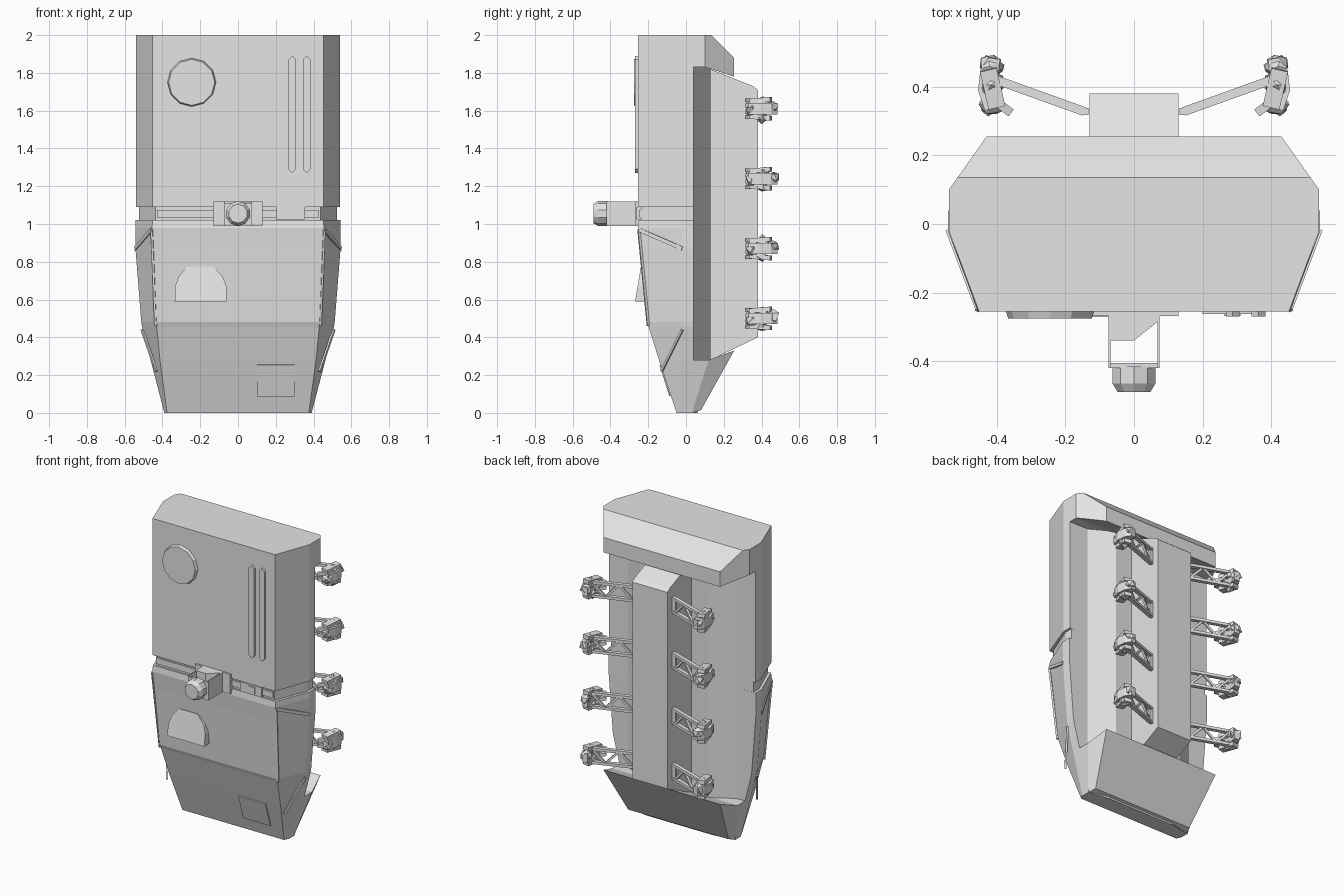
import bpy, bmesh, math, random
from mathutils import Vector, Matrix

if "Cube" in bpy.data.objects:
    bpy.data.objects.remove(bpy.data.objects["Cube"])

random.seed(4)
grey = bpy.data.materials.new("light_grey")
grey.diffuse_color = (0.78, 0.78, 0.78, 1)
grey.use_nodes = True
grey.node_tree.nodes["Principled BSDF"].inputs["Base Color"].default_value = grey.diffuse_color


def finish(name, bm, mirror=False):
    bmesh.ops.recalc_face_normals(bm, faces=bm.faces)
    me = bpy.data.meshes.new(name)
    bm.to_mesh(me)
    bm.free()
    me.materials.append(grey)
    ob = bpy.data.objects.new(name, me)
    bpy.context.collection.objects.link(ob)
    if mirror:
        ob.modifiers.new("mirror", 'MIRROR')
    return ob


def loft(name, rings):
    """Skin half outlines (front to back, +x side) mirrored into closed rings."""
    bm = bmesh.new()
    loops = []
    for r in rings:
        right = [bm.verts.new(p) for p in r]
        left = [bm.verts.new((-x, y, z)) for x, y, z in r]
        loops.append(right + left[::-1])
    n = len(loops[0])
    for a, b in zip(loops, loops[1:]):
        for i in range(n):
            j = (i + 1) % n
            bm.faces.new((a[i], a[j], b[j], b[i]))
    for l in (loops[0], loops[-1]):
        for i in range(n // 2 - 1):
            bm.faces.new((l[i], l[i + 1], l[n - 2 - i], l[n - 1 - i]))
    return finish(name, bm)


def prism(bm, pts, offset):
    """Extrude a planar polygon by an offset vector."""
    o = Vector(offset)
    a = [bm.verts.new(p) for p in pts]
    b = [bm.verts.new(Vector(p) + o) for p in pts]
    bm.faces.new(a)
    bm.faces.new(b[::-1])
    for i in range(len(a)):
        j = (i + 1) % len(a)
        bm.faces.new((a[i], a[j], b[j], b[i]))


def box(name, x0, x1, y0, y1, z0, z1):
    bm = bmesh.new()
    prism(bm, [(x0, y0, z0), (x1, y0, z0), (x1, y1, z0), (x0, y1, z0)], (0, 0, z1 - z0))
    return finish(name, bm)


def beam(bm, a, b, w, h):
    """Rectangular bar between two points."""
    a, b = Vector(a), Vector(b)
    d = (b - a).normalized()
    s = d.cross(Vector((0, 0, 1)))
    s = s.normalized() if s.length > 0.01 else Vector((1, 0, 0))
    u = s.cross(d)
    prism(bm, [a + s * w * i + u * h * j for i, j in ((-.5, -.5), (.5, -.5), (.5, .5), (-.5, .5))], b - a)


def section(z, xf, yf, xs, back=0.13):
    xi = min(0.40, xs - 0.03)
    return [(xf, yf, z), (xs, -0.02, z), (xs, 0.04, z),
            (xi, 0.042, z), (0.25, back, z)]


# main shell
loft("lower_shell", [section(0, .375, -.05, .39, .06), section(.28, .413, -.143, .463),
                     section(.455, .43, -.198, .508), section(.48, .433, -.208, .512),
                     section(.87, .447, -.243, .543), section(.98, .455, -.255, .543),
                     section(1.02, .452, -.25, .543)])
loft("waist_groove", [section(1.02, .437, -.238, .525), section(1.09, .437, -.238, .525)])
loft("upper_shell", [section(1.09, .452, -.255, .54), section(1.83, .452, -.255, .54)])
box("waist_band", -.43, .43, -.248, -.2, 1.035, 1.075)

# overhanging top cap and bottom block
loft("top_cap", [
    [(.452, -.255, 1.83), (.54, -.02, 1.83), (.54, .10, 1.83), (.515, .135, 1.82), (.43, .255, 1.78)],
    [(.452, -.255, 2), (.54, -.02, 2), (.54, .10, 2), (.515, .135, 2), (.43, .255, 1.88)]])
loft("bottom_block", [
    [(.39, -.019, 0), (.39, .03, 0), (.37, .08, .015)],
    [(.463, -.019, .28), (.463, .12, .28), (.43, .255, .33)]])

# raised side ridges on the lower shell
bm = bmesh.new()
beam(bm, (.456, -.25, .97), (.543, -.02, .87), .012, .02)
beam(bm, (.432, -.13, .22), (.508, -.02, .44), .012, .012)
beam(bm, (.435, -.2, .46), (.456, -.25, .97), .012, .012)
finish("side_ridges", bm, True)

# back spine
bm = bmesh.new()
prism(bm, [(-.13, y, z) for y, z in ((.05, .28), (.13, .28), (.38, .40), (.38, 1.71),
                                     (.355, 1.73), (.13, 1.82), (.05, 1.82))], (.26, 0, 0))
finish("back_spine", bm)

# front details: round cover, twin bars
bm = bmesh.new()
bmesh.ops.create_cone(bm, cap_ends=True, segments=12, radius1=.132, radius2=.122, depth=.03,
                      matrix=Matrix.Translation((-.245, -.26, 1.75)) @ Matrix.Rotation(math.pi / 2, 4, 'X'))
finish("round_cover", bm)
for i, x in enumerate((.288, .363)):
    bm = bmesh.new()
    prism(bm, [(x + dx, -.25, z) for dx, z in ((-.02, 1.29), (0, 1.27), (.02, 1.29), (.02, 1.87),
                                               (0, 1.89), (-.02, 1.87))], (0, -.02, 0))
    finish(f"front_bar_{i}", bm)

# wedge hatch
bm = bmesh.new()
prism(bm, [(x, -.27 + (z - .59) * .17, z) for x, z in (
    (-.335, .59), (-.06, .59), (-.062, .67), (-.08, .72), (-.13, .775),
    (-.27, .775), (-.315, .72), (-.333, .67))], (0, .08, 0))
finish("wedge_hatch", bm)

# lower square plate lying on the slope
bm = bmesh.new()
prism(bm, [(x, -.06 - .318 * (z - .02), z) for x, z in ((.1, .09), (.3, .09), (.3, .255), (.1, .255))],
      (0, -.006, -.002))
finish("square_plate", bm)

# latch on the waist
box("latch_plate", .2, .355, -.262, -.23, 1.025, 1.09)
box("latch_button", .262, .31, -.268, -.25, 1.035, 1.08)

# front mount with knob
box("mount_flange", -.13, .13, -.268, -.23, .99, 1.12)
bm = bmesh.new()
prism(bm, [(-.075, -.25, .99), (-.075, -.34, .99), (0, -.34, .99), (.075, -.28, .99), (.075, -.25, .99)],
      (0, 0, .13))
finish("mount_block", bm)
box("mount_cheek_left", -.075, -.068, -.42, -.26, .99, 1.12)
box("mount_cheek_right", .068, .075, -.42, -.26, .99, 1.12)
box("mount_face", -.07, .07, -.42, -.405, .99, 1.11)
bm = bmesh.new()
for r1, r2, d, y in ((.066, .066, .05, -.44), (.066, .05, .025, -.4775)):
    bmesh.ops.create_cone(bm, cap_ends=True, segments=10, radius1=r1, radius2=r2, depth=d,
                          matrix=Matrix.Translation((0, y, 1.055)) @ Matrix.Rotation(math.pi / 2, 4, 'X'))
finish("mount_knob", bm)

# truss arms with claws, mirrored to both sides
for k, z in enumerate((1.61, 1.24, .87, .5)):
    bm = bmesh.new()
    root, tip = Vector((.145, .328, z)), Vector((.415, .425, z))
    up = Vector((0, 0, .045))
    for s in (-1, 1):
        beam(bm, root + up * s, tip + up * s, .026, .018)
    for t0, t1, s in ((.05, .35, 1), (.35, .65, -1), (.65, .95, 1)):
        beam(bm, root.lerp(tip, t0) - up * s, root.lerp(tip, t1) + up * s, .014, .014)
    beam(bm, root - up * 1.2, root + up * 1.2, .026, .02)
    finish(f"truss_arm_{k}", bm, True)

    bm = bmesh.new()
    prism(bm, [(x, y, z - .03) for x, y in ((.39, .48), (.425, .485), (.448, .45), (.455, .39),
                                            (.435, .33), (.405, .34), (.4, .43))], (0, 0, .06))
    for s in (-1, 1):  # gripping fingers
        beam(bm, (.425, .45, z + .05 * s), (.40, .34, z + .04 * s), .05, .025)
        beam(bm, (.42, .37, z + .03 * s), (.36, .325, z + .015 * s), .025, .022)
    for y, dz in ((.46, .01), (.41, .035), (.40, -.04), (.35, -.01)):  # knuckles
        new = bmesh.ops.create_icosphere(bm, subdivisions=1, radius=.034,
                                         matrix=Matrix.Translation((.415, y, z + dz)))["verts"]
        for v in new:
            v.co += Vector([random.uniform(-.008, .008) for _ in range(3)])
    finish(f"claw_{k}", bm, True)
